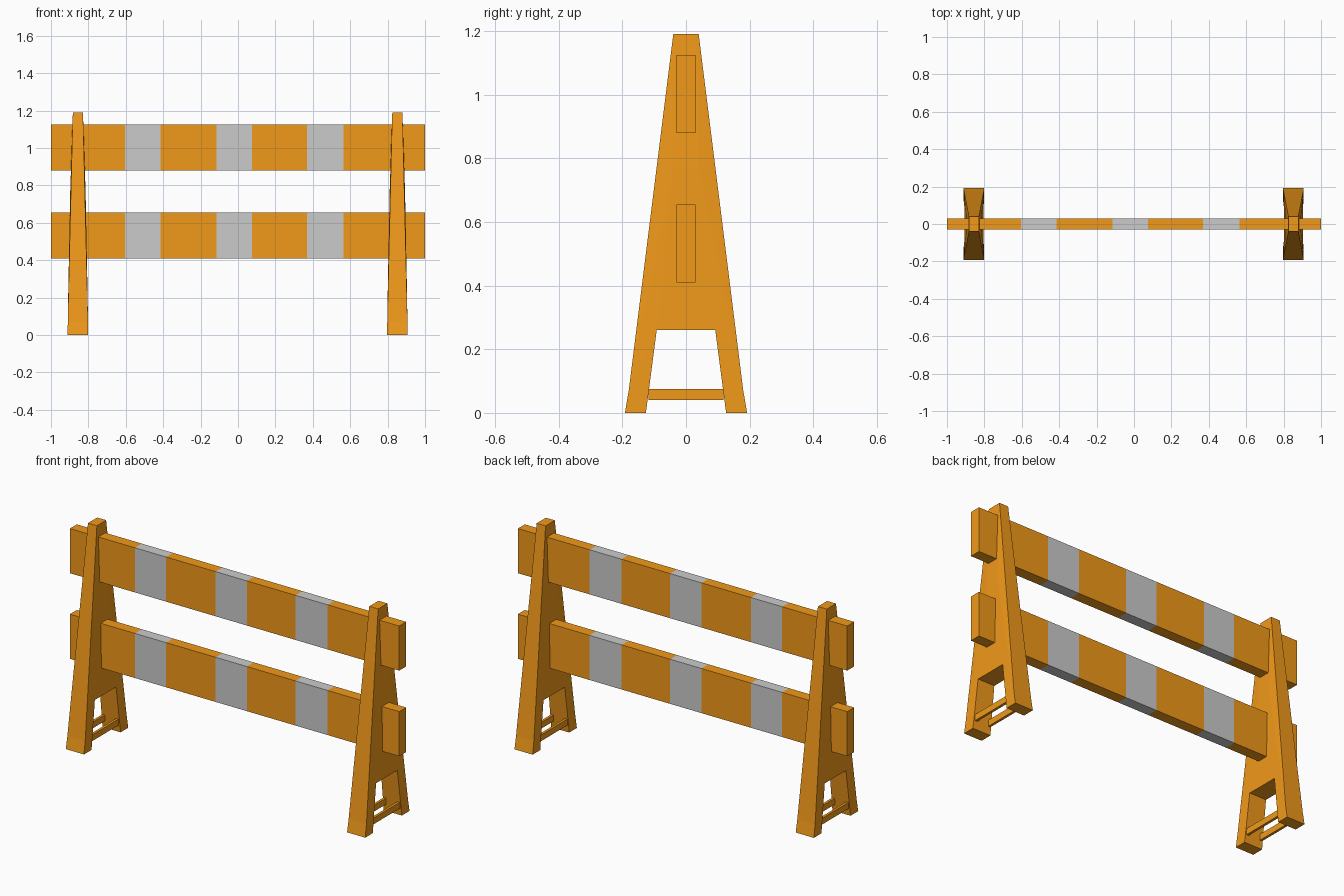
import bpy, bmesh

if "Cube" in bpy.data.objects:
    bpy.data.objects.remove(bpy.data.objects["Cube"])


def material(name, color):
    m = bpy.data.materials.new(name)
    m.diffuse_color = (*color, 1)
    m.use_nodes = True
    m.node_tree.nodes["Principled BSDF"].inputs["Base Color"].default_value = m.diffuse_color
    return m


ORANGE = material("orange", (0.88, 0.32, 0.01))
WHITE = material("pale_grey", (0.8, 0.8, 0.8))


def finish(bm, name, mats, x=0):
    bmesh.ops.recalc_face_normals(bm, faces=bm.faces)
    mesh = bpy.data.meshes.new(name)
    bm.to_mesh(mesh)
    bm.free()
    for m in mats:
        mesh.materials.append(m)
    ob = bpy.data.objects.new(name, mesh)
    ob.location.x = x
    bpy.context.collection.objects.link(ob)
    return ob


# Striped planks: rectangular rings along x, alternating colours
def plank(name, z0, z1):
    bm = bmesh.new()
    xs = [-1, -0.605, -0.415, -0.115, 0.075, 0.37, 0.565, 1]
    rings = [[bm.verts.new((x, y, z)) for y, z in
              ((-0.03, z0), (0.03, z0), (0.03, z1), (-0.03, z1))] for x in xs]
    for i in range(len(xs) - 1):
        a, b = rings[i], rings[i + 1]
        for j in range(4):
            k = (j + 1) % 4
            bm.faces.new((a[j], a[k], b[k], b[j])).material_index = i % 2
    bm.faces.new(rings[0])
    bm.faces.new(rings[-1])
    finish(bm, name, (ORANGE, WHITE))


plank("upper_plank", 0.88, 1.125)
plank("lower_plank", 0.41, 0.655)

# A-frame corner points, mirrored in x and y: (half x, half y, z)
POINTS = {
    "top": (0.027, 0.04, 1.19),
    "waist": (0.041, 0.04, 0.77),
    "arch": (0.051, 0.092, 0.26),
    "ankle": (0.054, 0.18, 0.07),
    "heel": (0.055, 0.192, 0),
    "toe": (0.055, 0.126, 0),
}


def frame(name, x):
    bm = bmesh.new()
    v = {(n, sx, sy): bm.verts.new((sx * p[0], sy * p[1], p[2]))
         for n, p in POINTS.items() for sx in (-1, 1) for sy in (-1, 1)}

    def face(*keys):
        bm.faces.new([v[k] for k in keys])

    def across_y(a, b, sx):
        face((a, sx, -1), (a, sx, 1), (b, sx, 1), (b, sx, -1))

    def across_x(a, b, sy):
        face((a, -1, sy), (a, 1, sy), (b, 1, sy), (b, -1, sy))

    for sx in (-1, 1):
        # side web
        across_y("top", "waist", sx)
        across_y("waist", "arch", sx)
        # chamfers, leg sides and feet
        for sy in (-1, 1):
            for names in (("top", "waist", "ankle"), ("waist", "arch", "ankle"),
                          ("ankle", "arch", "toe", "heel")):
                face(*[(n, sx, sy) for n in names])
    # front and back strips, soles, inner leg faces
    for sy in (-1, 1):
        for a, b in (("top", "ankle"), ("ankle", "heel"), ("heel", "toe"), ("toe", "arch")):
            across_x(a, b, sy)
    # cap and arch ceiling
    for n in ("top", "arch"):
        face((n, -1, -1), (n, 1, -1), (n, 1, 1), (n, -1, 1))
    finish(bm, name, (ORANGE,), x)


# Thin rungs between the feet, one near each side face
def rung(name, x):
    bm = bmesh.new()
    bmesh.ops.create_cube(bm, size=1)
    bmesh.ops.scale(bm, vec=(0.014, 0.236, 0.034), verts=bm.verts)
    bmesh.ops.translate(bm, vec=(0, 0, 0.058), verts=bm.verts)
    finish(bm, name, (ORANGE,), x)


for side, x in (("left", -0.856), ("right", 0.852)):
    frame(side + "_frame", x)
    rung(side + "_outer_rung", x - 0.042)
    rung(side + "_inner_rung", x + 0.042)
